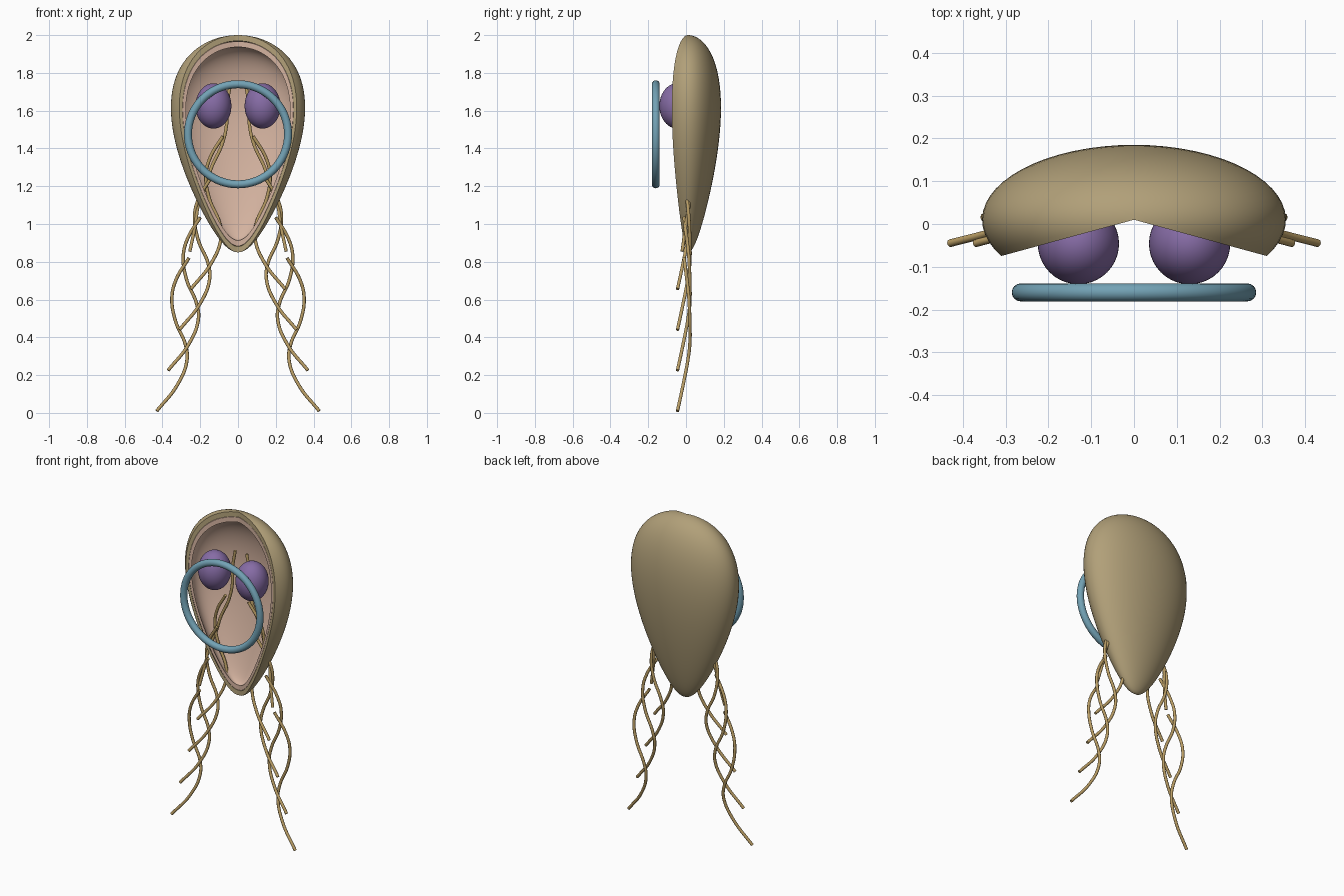
import bpy, bmesh, math
from mathutils import Vector

if "Cube" in bpy.data.objects:
    bpy.data.objects.remove(bpy.data.objects["Cube"])


def material(name, rgb):
    m = bpy.data.materials.new(name)
    m.diffuse_color = (*rgb, 1)
    m.use_nodes = True
    m.node_tree.nodes["Principled BSDF"].inputs["Base Color"].default_value = m.diffuse_color
    return m


TAN = material("olive tan", (0.44, 0.35, 0.19))
PINK = material("pale pink", (0.66, 0.45, 0.35))
PURPLE = material("purple", (0.24, 0.15, 0.38))
BLUE = material("steel blue", (0.17, 0.36, 0.46))
GOLD = material("gold", (0.49, 0.34, 0.13))

CENTRE = Vector((0, 0.01, 1.425))


def shell_point(theta, t, scale):
    """Teardrop surface: theta runs from top to bottom, t around the back."""
    w = 0.33 * math.sin(theta) * (1 + 0.426 * math.cos(theta))
    p = Vector((w * math.sin(t), 0.493 * w * math.cos(t), 0.575 * math.cos(theta)))
    return CENTRE + p * scale


def make_shell(name, outer, inner, mat, rows=56, cols=40):
    """Open-fronted teardrop cup with a wall between two scales."""
    limit = math.radians(119)
    ts = [-limit + 2 * limit * i / cols for i in range(cols + 1)]
    bm = bmesh.new()
    loops = []
    for r in range(rows + 1):
        th = math.pi * r / rows
        loop = [bm.verts.new(shell_point(th, t, outer)) for t in ts]
        loop += [bm.verts.new(shell_point(th, t, inner)) for t in reversed(ts)]
        loops.append(loop)
    n = len(loops[0])
    for a, b in zip(loops, loops[1:]):
        for i in range(n):
            j = (i + 1) % n
            bm.faces.new((a[i], a[j], b[j], b[i]))
    bmesh.ops.remove_doubles(bm, verts=bm.verts, dist=1e-5)
    bmesh.ops.recalc_face_normals(bm, faces=bm.faces)
    me = bpy.data.meshes.new(name)
    bm.to_mesh(me)
    bm.free()
    ob = bpy.data.objects.new(name, me)
    bpy.context.collection.objects.link(ob)
    finish(ob, name, mat)


def finish(ob, name, mat):
    ob.name = name
    ob.data.materials.append(mat)
    bpy.ops.object.select_all(action='DESELECT')
    ob.select_set(True)
    bpy.context.view_layer.objects.active = ob
    bpy.ops.object.shade_smooth_by_angle(angle=math.radians(40))


def make_strand(name, points):
    """Thin round thread through the points."""
    cu = bpy.data.curves.new(name, 'CURVE')
    cu.dimensions = '3D'
    cu.bevel_depth = 0.009
    cu.bevel_resolution = 3
    cu.resolution_u = 8
    cu.use_fill_caps = True
    sp = cu.splines.new('BEZIER')
    sp.bezier_points.add(len(points) - 1)
    for bp, p in zip(sp.bezier_points, points):
        bp.co = p
        bp.handle_left_type = bp.handle_right_type = 'AUTO'
    cu.materials.append(GOLD)
    bpy.context.collection.objects.link(bpy.data.objects.new(name, cu))


# Body and its lining
make_shell("body_shell", 1.0, 0.946, TAN)
make_shell("inner_lining", 0.942, 0.89, PINK)

# Ring in front
bpy.ops.mesh.primitive_torus_add(major_radius=0.265, minor_radius=0.021,
                                 major_segments=72, minor_segments=16,
                                 location=(0, -0.16, 1.475),
                                 rotation=(math.pi / 2, 0, 0))
finish(bpy.context.object, "front_ring", BLUE)

# Wavy thread shape, shared by the four lower pairs
WAVE = [(0, -0.01, 0), (0.07, 0.005, -0.12), (0.09, 0.015, -0.21),
        (0.072, 0.02, -0.33), (0.018, 0.02, -0.46), (0.01, 0.01, -0.54),
        (0.06, -0.015, -0.67), (0.17, -0.045, -0.81)]
# Single upper pair that starts between the nuclei
UPPER = [(0.04, 0.03, 1.74), (0.06, 0.03, 1.62), (0.06, 0.03, 1.53),
         (0.085, 0.03, 1.42), (0.14, 0.03, 1.3), (0.17, 0.025, 1.2),
         (0.21, 0.015, 1.1), (0.225, 0, 1.0), (0.255, -0.02, 0.855)]

for side, s in (("left", -1), ("right", 1)):
    # Nucleus
    bpy.ops.mesh.primitive_uv_sphere_add(segments=40, ring_count=24, radius=1,
                                         location=(s * 0.13, -0.046, 1.625))
    ob = bpy.context.object
    ob.scale = (0.095, 0.095, 0.12)
    finish(ob, f"{side}_nucleus", PURPLE)
    # Threads
    for i in range(4):
        x0, z0 = 0.08 + 0.06 * i, 1.465 - 0.215 * i
        make_strand(f"{side}_thread_{i + 1}",
                    [(s * (x0 + x), y, z0 + z) for x, y, z in WAVE])
    make_strand(f"{side}_upper_thread", [(s * x, y, z) for x, y, z in UPPER])
